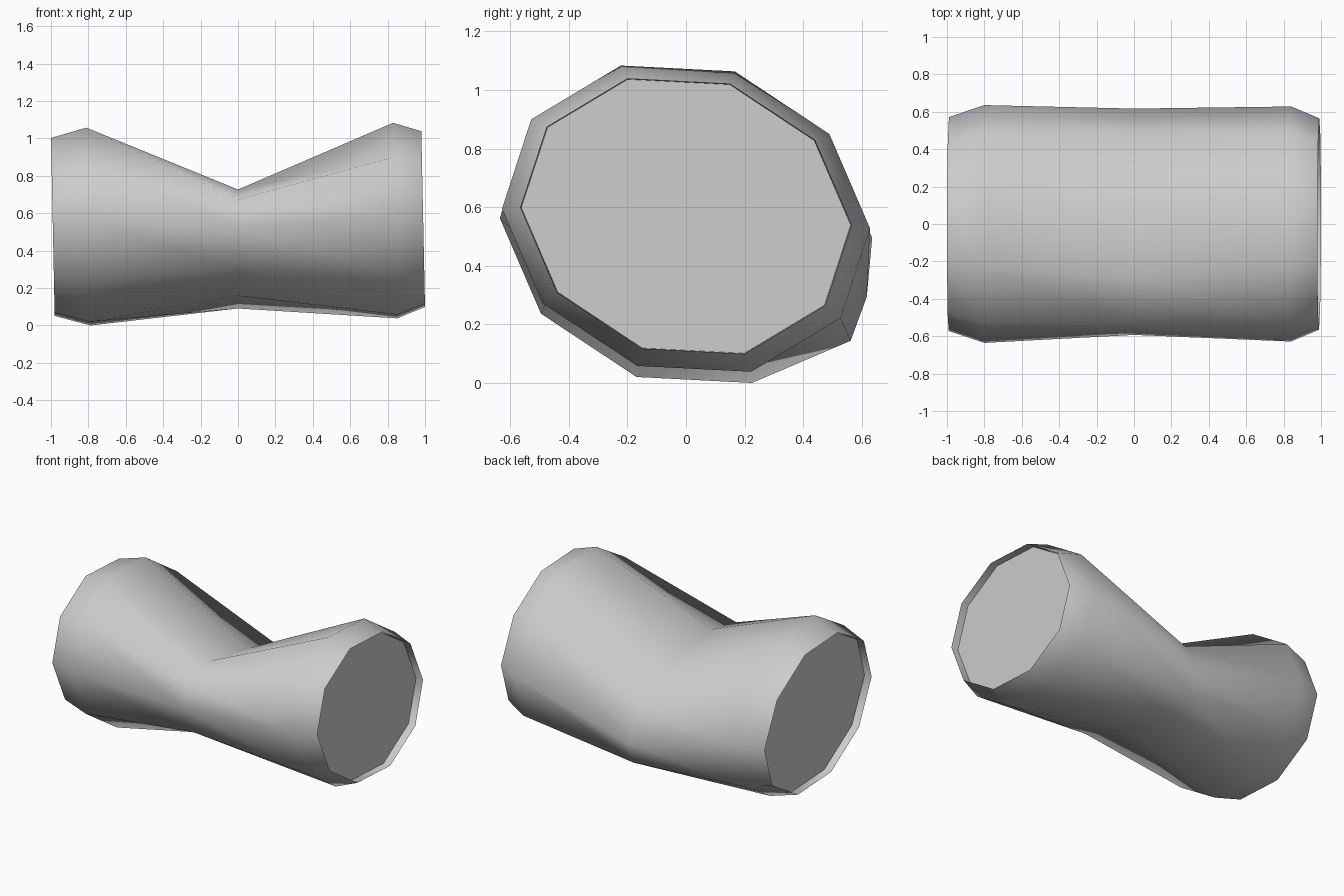
import bpy, bmesh, math

if "Cube" in bpy.data.objects:
    bpy.data.objects.remove(bpy.data.objects["Cube"])

# Half cross-sections (y, z offsets); the other half is point-mirrored
ROUND = [(.565, -.03), (.44, .26), (.15, .452), (-.2, .47), (-.475, .305)]
PINCHED = [(.605, -.115), (.475, .10), (.11, .25), (-.29, .318), (-.55, .265)]

# Stations along the log: x, centre y, centre z, scale, half section
STATIONS = [
    (-.94, 0, .528, 1.005, ROUND),   # recessed left end
    (-.99, 0, .528, 1.012, ROUND),
    (-.80, 0, .53, 1.125, ROUND),
    (0, .012, .41, 1.0, PINCHED),
    (.84, 0, .562, 1.112, ROUND),
    (.99, 0, .57, 1.0, ROUND),
    (.94, 0, .57, .995, ROUND),      # recessed right end
]

bm = bmesh.new()


def ring(x, cy, cz, s, half):
    pts = half + [(-y, -z) for y, z in half]
    tilt = 0 if half is PINCHED else .021
    return [bm.verts.new((x - tilt * z * s, cy + y * s, cz + z * s)) for y, z in pts]


# Body: skin consecutive rings, then close both recessed ends
rings = [ring(*s) for s in STATIONS]
for a, b in zip(rings, rings[1:]):
    for k in range(10):
        n = (k + 1) % 10
        bm.faces.new((a[k], b[k], b[n], a[n]))
bm.faces.new(rings[0])
bm.faces.new(rings[-1])
bmesh.ops.recalc_face_normals(bm, faces=bm.faces[:])

# Stand on the ground
low = min(v.co.z for v in bm.verts)
for v in bm.verts:
    v.co.z -= low

mesh = bpy.data.meshes.new("pinched_log")
bm.to_mesh(mesh)
bm.free()
log = bpy.data.objects.new("pinched_log", mesh)
bpy.context.collection.objects.link(log)
bpy.context.view_layer.objects.active = log
log.select_set(True)
bpy.ops.object.shade_smooth_by_angle(angle=math.radians(60))
